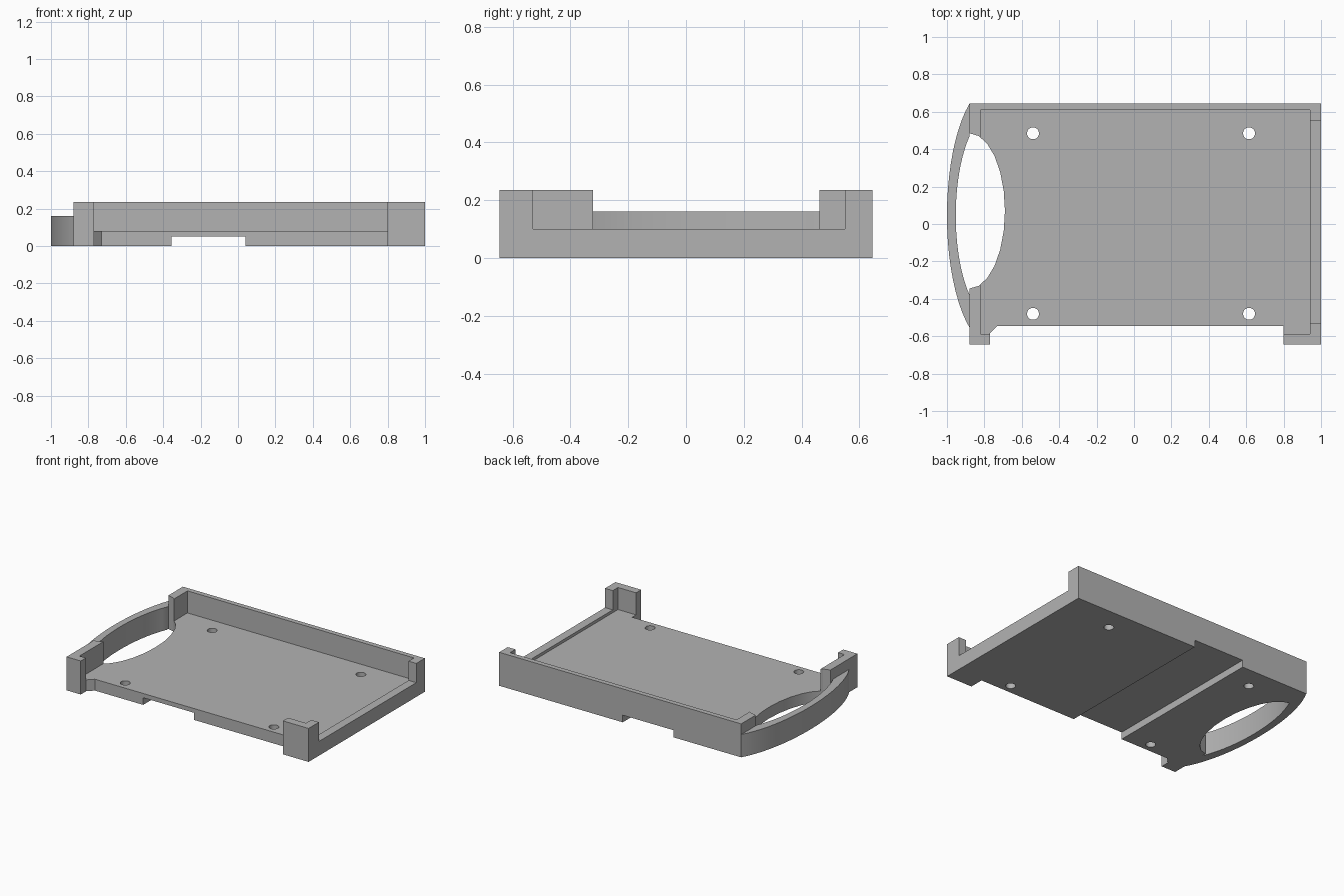
import bpy
import bmesh
import math

cube = bpy.data.objects.get("Cube")
if cube:
    bpy.data.objects.remove(cube, do_unlink=True)

grey = bpy.data.materials.new("plain grey")
grey.use_nodes = True
grey.diffuse_color = (0.45, 0.45, 0.45, 1)
grey.node_tree.nodes["Principled BSDF"].inputs["Base Color"].default_value = grey.diffuse_color


def prism(name, outline, z0, z1):
    """Extrude a flat outline from z0 to z1."""
    bm = bmesh.new()
    face = bm.faces.new([bm.verts.new((x, y, z0)) for x, y in outline])
    extruded = bmesh.ops.extrude_face_region(bm, geom=[face])
    top = [v for v in extruded["geom"] if isinstance(v, bmesh.types.BMVert)]
    bmesh.ops.translate(bm, verts=top, vec=(0, 0, z1 - z0))
    bmesh.ops.recalc_face_normals(bm, faces=bm.faces)
    mesh = bpy.data.meshes.new(name)
    bm.to_mesh(mesh)
    bm.free()
    mesh.materials.append(grey)
    obj = bpy.data.objects.new(name, mesh)
    bpy.context.collection.objects.link(obj)
    return obj


def rect(x0, x1, y0, y1):
    return [(x0, y0), (x1, y0), (x1, y1), (x0, y1)]


def ellipse(cx, cy, rx, ry, n):
    return [(cx + rx * math.cos(math.tau * i / n), cy + ry * math.sin(math.tau * i / n))
            for i in range(n)]


def arc(cx, cy, rx, ry, x_end, n=20):
    """Left-hand part of an ellipse, ending on the line x = x_end."""
    half = math.acos((cx - x_end) / rx)
    angles = [-half + 2 * half * i / n for i in range(n + 1)]
    return [(cx - rx * math.cos(a), cy + ry * math.sin(a)) for a in angles]


def cut(target, name, outline, z0, z1):
    """Subtract a prism from the target and remove it afterwards."""
    cutter = prism(name, outline, z0, z1)
    cutter.hide_render = True
    mod = target.modifiers.new(name, "BOOLEAN")
    mod.operation = "DIFFERENCE"
    mod.solver = "EXACT"
    mod.object = cutter
    bpy.context.view_layer.objects.active = target
    bpy.ops.object.modifier_apply(modifier=name)
    bpy.data.objects.remove(cutter, do_unlink=True)


WALL, FLOOR, LOW = 0.235, 0.08, 0.10

# Tray block with the open front edge between the two corner posts
tray = prism("tray", [
    (-0.88, -0.645), (-0.77, -0.645), (-0.77, -0.585), (-0.73, -0.545),
    (0.80, -0.545), (0.80, -0.645), (1.0, -0.645), (1.0, 0.645), (-0.88, 0.645),
], 0, WALL)

# Recess above the floor, and the lowered end wall
cut(tray, "recess", rect(-0.82, 0.94, -0.588, 0.61), FLOOR, 1)
cut(tray, "end_wall_gap", rect(0.9, 1.1, -0.53, 0.55), LOW, 1)

# Channel across the underside
cut(tray, "underside_channel", rect(-0.355, 0.04, -1, 1), -1, 0.05)

# Large opening next to the handle
cut(tray, "handle_opening", ellipse(-0.88, 0.07, 0.19, 0.415, 24), -1, 1)

# Screw holes
for x in (-0.54, 0.615):
    for y in (-0.48, 0.485):
        cut(tray, "screw_hole", ellipse(x, y, 0.032, 0.032, 20), -1, 1)

# Bowed handle
outer = arc(-0.75, 0.045, 0.25, 0.70, -0.88)
inner = arc(-0.75, 0.045, 0.203, 0.55, -0.88)
handle = prism("handle", outer + inner[::-1], 0, 0.16)

# Smooth the curved walls, keeping the edges crisp
bpy.ops.object.select_all(action="DESELECT")
for obj in (tray, handle):
    obj.select_set(True)
bpy.context.view_layer.objects.active = tray
bpy.ops.object.shade_smooth_by_angle(angle=math.radians(25))
